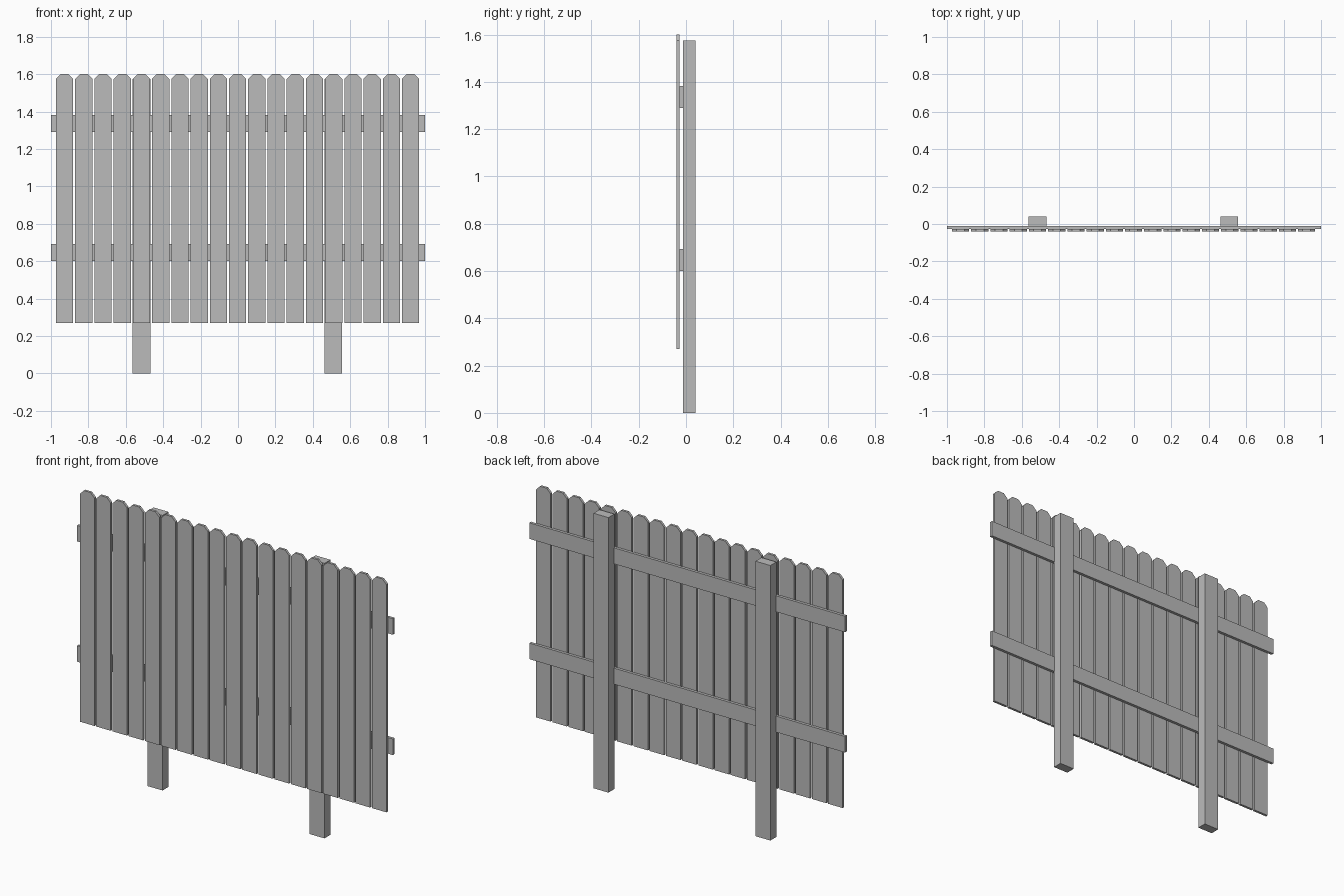
import bpy
import bmesh

# Remove the default cube
cube = bpy.data.objects.get("Cube")
if cube:
    bpy.data.objects.remove(cube, do_unlink=True)

# Single plain grey
GREY = (0.5, 0.5, 0.5, 1.0)
grey = bpy.data.materials.new("fence_grey")
grey.use_nodes = True
grey.diffuse_color = GREY
grey.node_tree.nodes["Principled BSDF"].inputs["Base Color"].default_value = GREY


def extrude_profile(name, outline, y0, y1):
    """Solid from an x-z outline running from y0 back to y1."""
    bm = bmesh.new()
    front = bm.faces.new([bm.verts.new((x, y0, z)) for x, z in outline])
    result = bmesh.ops.extrude_face_region(bm, geom=[front])
    moved = [g for g in result["geom"] if isinstance(g, bmesh.types.BMVert)]
    bmesh.ops.translate(bm, verts=moved, vec=(0, y1 - y0, 0))
    bmesh.ops.recalc_face_normals(bm, faces=bm.faces)
    mesh = bpy.data.meshes.new(name)
    bm.to_mesh(mesh)
    bm.free()
    mesh.materials.append(grey)
    obj = bpy.data.objects.new(name, mesh)
    bpy.context.collection.objects.link(obj)
    return obj


def board(name, x0, x1, z0, z1, y0, y1, clip=0.0):
    """Upright board, with the two top corners clipped if asked."""
    outline = [(x0, z0), (x1, z0)]
    if clip:
        outline += [(x1, z1 - clip), (x1 - clip, z1), (x0 + clip, z1), (x0, z1 - clip)]
    else:
        outline += [(x1, z1), (x0, z1)]
    return extrude_profile(name, outline, y0, y1)


# Pickets along the front
COUNT, HALF = 19, 0.046
FIRST, LAST = -0.927, 0.923
for i in range(COUNT):
    x = FIRST + (LAST - FIRST) * i / (COUNT - 1)
    board(f"picket_{i + 1}", x - HALF, x + HALF, 0.27, 1.6, -0.041, -0.027, clip=0.025)

# Horizontal rails behind the pickets
for name, z in (("lower_rail", 0.647), ("upper_rail", 1.336)):
    board(name, -1.0, 1.0, z - HALF, z + HALF, -0.027, -0.011)

# Square-topped posts behind the rails
for name, x in (("right_post", -0.516), ("left_post", 0.51)):
    board(name, x - 0.047, x + 0.047, 0.0, 1.575, -0.013, 0.041)
